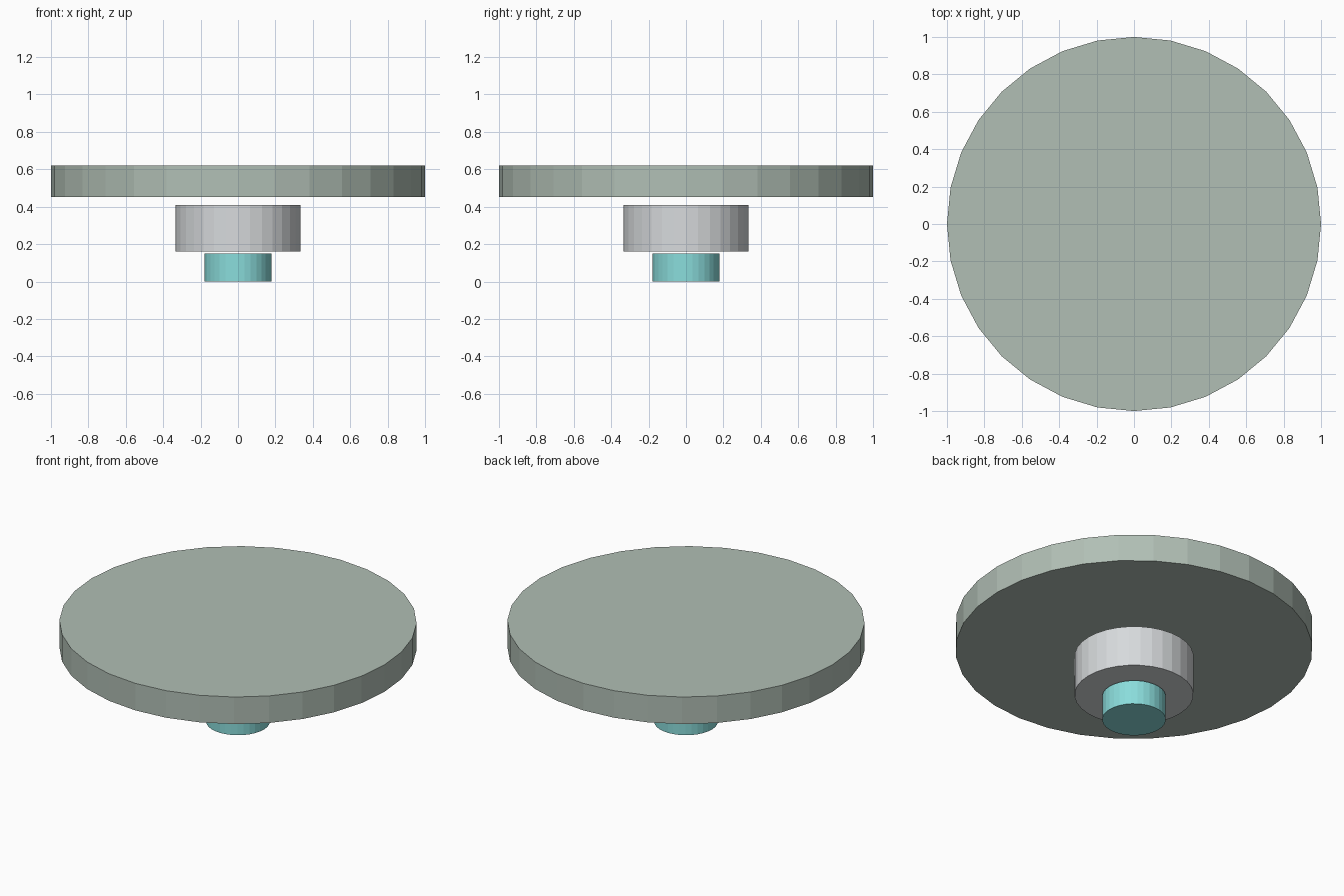
import bpy

# Remove the default object
cube = bpy.data.objects.get("Cube")
if cube:
    bpy.data.objects.remove(cube, do_unlink=True)


def to_linear(c):
    c /= 255
    return c / 12.92 if c <= 0.04045 else ((c + 0.055) / 1.055) ** 2.4


def make_material(name, rgb):
    colour = (*[to_linear(c) for c in rgb], 1)
    mat = bpy.data.materials.new(name)
    mat.use_nodes = True
    mat.diffuse_color = colour
    node = next(n for n in mat.node_tree.nodes if n.type == 'BSDF_PRINCIPLED')
    node.inputs["Base Color"].default_value = colour
    return mat


def disc(name, radius, bottom, top, mat):
    """Flat-faced upright cylinder between two heights."""
    bpy.ops.mesh.primitive_cylinder_add(
        vertices=32, radius=radius, depth=top - bottom,
        location=(0, 0, (bottom + top) / 2))
    obj = bpy.context.object
    obj.name = name
    obj.data.materials.append(mat)
    return obj


sage = make_material("sage_grey", (177, 191, 181))
silver = make_material("light_grey", (215, 218, 220))
teal = make_material("pale_teal", (138, 220, 219))

# Wide top plate, floating hub and small foot
disc("top_plate", 1.0, 0.452, 0.619, sage)
disc("hub", 0.333, 0.16, 0.41, silver)
disc("foot", 0.178, 0.0, 0.15, teal)
